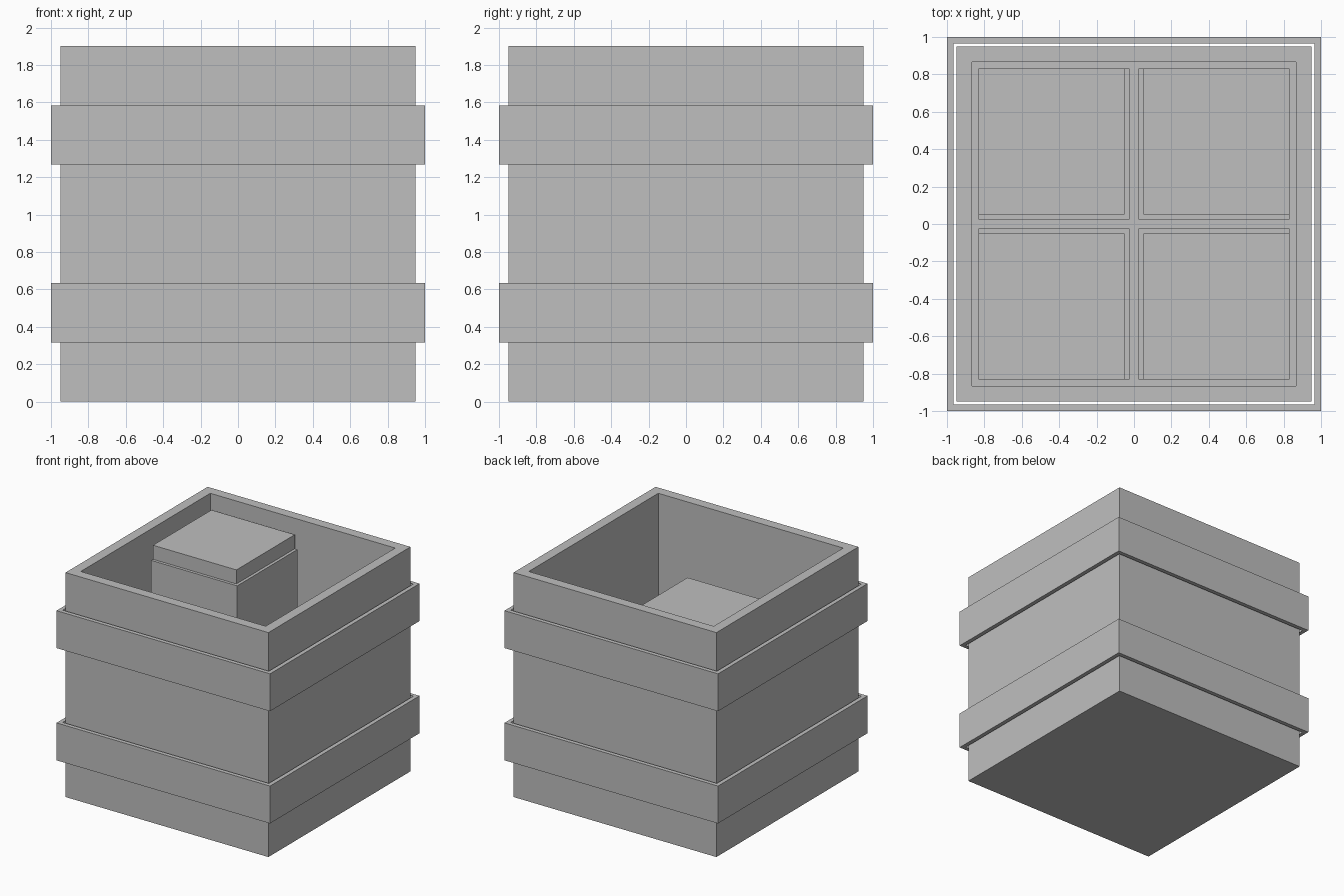
import bpy
import bmesh
from mathutils import Matrix, Vector

cube = bpy.data.objects.get("Cube")
if cube:
    bpy.data.objects.remove(cube, do_unlink=True)

GREY = (0.52, 0.52, 0.52, 1)
mat = bpy.data.materials.new("plain grey")
mat.use_nodes = True
mat.diffuse_color = GREY
mat.node_tree.nodes["Principled BSDF"].inputs["Base Color"].default_value = GREY

UNIT = 1.9 / 16
HALF = 0.95           # half width of the body
INNER = HALF - UNIT   # half width of the cavity


def box(bm, x0, x1, y0, y1, z0, z1):
    centre = Vector((x0 + x1, y0 + y1, z0 + z1)) / 2
    size = Vector((abs(x1 - x0), abs(y1 - y0), z1 - z0))
    matrix = Matrix.Translation(centre) @ Matrix.Diagonal(size.to_4d())
    bmesh.ops.create_cube(bm, size=1, matrix=matrix)


def caps(bm, signs):
    bm.normal_update()
    return [f for f in bm.faces if any(f.normal.z * s > 0.9 for s in signs)]


def finish(bm, name):
    mesh = bpy.data.meshes.new(name)
    bm.to_mesh(mesh)
    bm.free()
    mesh.materials.append(mat)
    obj = bpy.data.objects.new(name, mesh)
    bpy.context.collection.objects.link(obj)


# Open body: inset the top, then sink the inset face to form the cavity
bm = bmesh.new()
box(bm, -HALF, HALF, -HALF, HALF, 0, 16 * UNIT)
top = caps(bm, [1])
bmesh.ops.inset_individual(bm, faces=top, thickness=UNIT)
bm.faces.ensure_lookup_table()
floor = bmesh.ops.extrude_discrete_faces(bm, faces=top)["faces"]
for v in floor[0].verts:
    v.co.z = UNIT
finish(bm, "body")

# Bands wrapped around the body
for name, z0 in (("lower_band", 1.9 / 6), ("upper_band", 1.9 * 4 / 6)):
    bm = bmesh.new()
    box(bm, -1, 1, -1, 1, z0, z0 + 1.9 / 6)
    ends = caps(bm, [1, -1])
    bmesh.ops.inset_individual(bm, faces=ends, thickness=1 - HALF)
    bmesh.ops.delete(bm, geom=ends, context="FACES")
    finish(bm, name)

# Four inner columns, each a block with a slightly smaller cap
columns = (("back_right_column", -1, 1, 15), ("front_right_column", -1, -1, 7),
           ("back_left_column", 1, 1, 7), ("front_left_column", 1, -1, 5))
for name, sx, sy, height in columns:
    bm = bmesh.new()
    z = height * UNIT
    for gap, z0, z1 in ((0.025, UNIT, z - UNIT), (0.05, z - UNIT, z)):
        box(bm, sx * gap, sx * INNER, sy * gap, sy * INNER, z0, z1)
    finish(bm, name)
